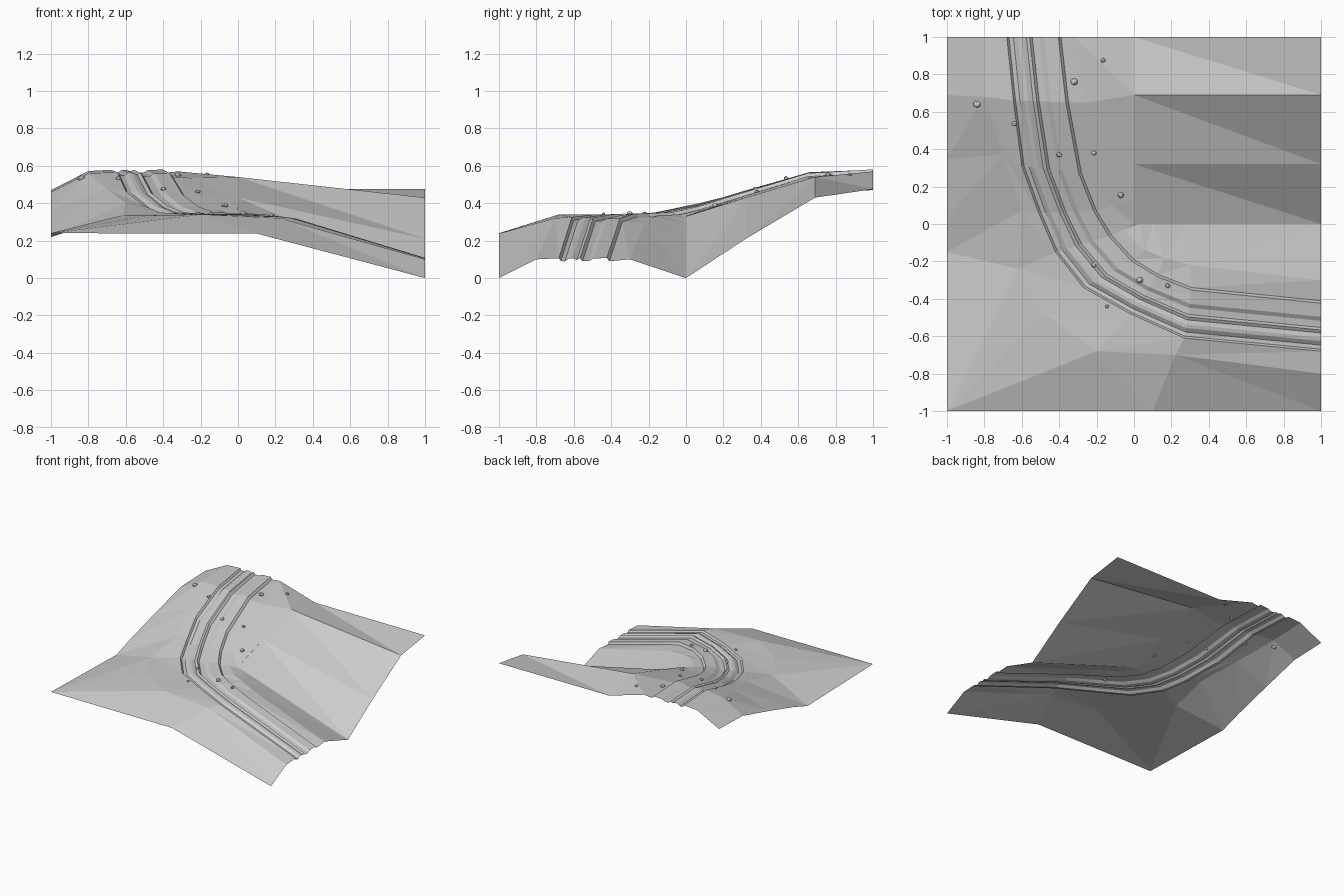
import bpy, bmesh, random
from mathutils import Vector, Matrix
from mathutils.bvhtree import BVHTree

if "Cube" in bpy.data.objects:
    bpy.data.objects.remove(bpy.data.objects["Cube"])

random.seed(4)

# Guide lines, all running from the back edge (y=1) round the bend to the right edge (x=1)
rim = [(-1, 1, .47), (-1, .69, .46), (-1, .35, .37), (-1, .03, .28), (-1, -.15, .22),
       (-1, -1, .24), (-1, -1, .24), (.1, -1, .238), (1, -1, 0)]
outer_shoulder = [(-.8, 1, .572), (-.8, .68, .56), (-.7, .37, .475), (-.6, .07, .40), (-.62, -.24, .335),
                  (-.48, -.48, .335), (-.2, -.68, .34), (.22, -.7, .32), (1, -.8, .1)]
outer_edge = [(-.68, 1, .573), (-.645, .66, .56), (-.6, .31, .46), (-.51, .06, .385), (-.42, -.15, .345),
              (-.27, -.34, .335), (-.02, -.48, .335), (.27, -.61, .32), (1, -.68, .1)]
inner_edge = [(-.39, 1, .573), (-.35, .65, .552), (-.28, .27, .437), (-.2, .07, .375), (-.12, -.06, .345),
              (0, -.19, .338), (.13, -.27, .335), (.31, -.34, .31), (1, -.41, .1)]
inner_shoulder = [(-.32, 1, .57), (-.25, .65, .535), (-.2, .32, .44), (-.12, .1, .37), (-.06, -.03, .34),
                  (.06, -.14, .336), (.16, -.18, .325), (.3, -.22, .295), (1, -.3, .1)]
valley = [(0, 1, .477), (0, .69, .54), (0, .32, .43), (0, .12, .37), (0, 0, .33),
          (.03, 0, .32), (.1, 0, .297), (.3, 0, .231), (1, 0, 0)]

# Rut cross-section: (position across the road, height offset)
ruts = [(0, .006), (.04, -.009), (.12, -.011), (.2, .004), (.27, .006), (.36, -.003), (.42, .006),
        (.47, -.010), (.6, -.009), (.68, .004), (.85, .006), (.95, .008), (1, -.010)]


def strip_mesh(name, lines, flip=False):
    """Loft triangles between neighbouring lines."""
    bm = bmesh.new()
    rows = [[bm.verts.new(p) for p in line] for line in lines]
    for a, b in zip(rows, rows[1:]):
        for i in range(len(a) - 1):
            q = (a[i], a[i + 1], b[i + 1], b[i])
            tris = ((0, 1, 3), (1, 2, 3)) if flip else ((0, 1, 2), (0, 2, 3))
            for t in tris:
                if len({q[k].co.to_tuple(4) for k in t}) == 3:
                    bm.faces.new([q[k] for k in t])
    bmesh.ops.remove_doubles(bm, verts=bm.verts, dist=1e-5)
    bm.normal_update()
    for f in bm.faces:
        if f.normal.z < 0:
            f.normal_flip()
    me = bpy.data.meshes.new(name)
    bm.to_mesh(me)
    bm.free()
    ob = bpy.data.objects.new(name, me)
    bpy.context.collection.objects.link(ob)
    return ob


# Rutted dirt road with its shoulders
road_lines = [outer_shoulder]
for t, h in ruts:
    road_lines.append([Vector(o).lerp(Vector(i), t) + Vector((0, 0, h))
                       for o, i in zip(outer_edge, inner_edge)])
road_lines.append(inner_shoulder)
ground = [strip_mesh("dirt_road", road_lines)]

# Ground on both sides of the road
ground.append(strip_mesh("outer_bank", [rim, outer_shoulder], flip=True))
ground.append(strip_mesh("inner_bank", [inner_shoulder, valley]))

# Hillside that climbs to the back right corner
ground.append(strip_mesh("hillside", [
    [(0, 1, .477), (0, .69, .54), (0, .32, .43), (0, 0, .33)],
    [(1, 1, .475), (1, .69, .43), (1, .32, .21), (1, 0, 0)]]))

# Small rocks dropped onto the ground
deps = bpy.context.evaluated_depsgraph_get()
trees = [BVHTree.FromObject(o, deps) for o in ground]
rocks = [(-.84, .64, .02), (-.64, .535, .015), (-.4, .37, .015), (-.32, .76, .019), (-.165, .875, .013),
         (-.215, .38, .014), (-.07, .155, .017), (-.215, -.22, .014), (.03, -.3, .018), (.18, -.33, .013),
         (-.145, -.44, .01)]
for n, (x, y, r) in enumerate(rocks):
    hits = [t.ray_cast(Vector((x, y, 2)), Vector((0, 0, -1)))[0] for t in trees]
    z = max(h.z for h in hits if h)
    bm = bmesh.new()
    bmesh.ops.create_icosphere(bm, subdivisions=2, radius=r)
    for v in bm.verts:
        v.co *= random.uniform(.88, 1.08)
    bmesh.ops.rotate(bm, verts=bm.verts, matrix=Matrix.Rotation(random.uniform(0, 3), 3, 'Z'))
    bmesh.ops.scale(bm, verts=bm.verts, vec=(1, .9, .75))
    me = bpy.data.meshes.new(f"rock_{n + 1}")
    bm.to_mesh(me)
    bm.free()
    ob = bpy.data.objects.new(f"rock_{n + 1}", me)
    ob.location = (x, y, z + r * .25)
    bpy.context.collection.objects.link(ob)
